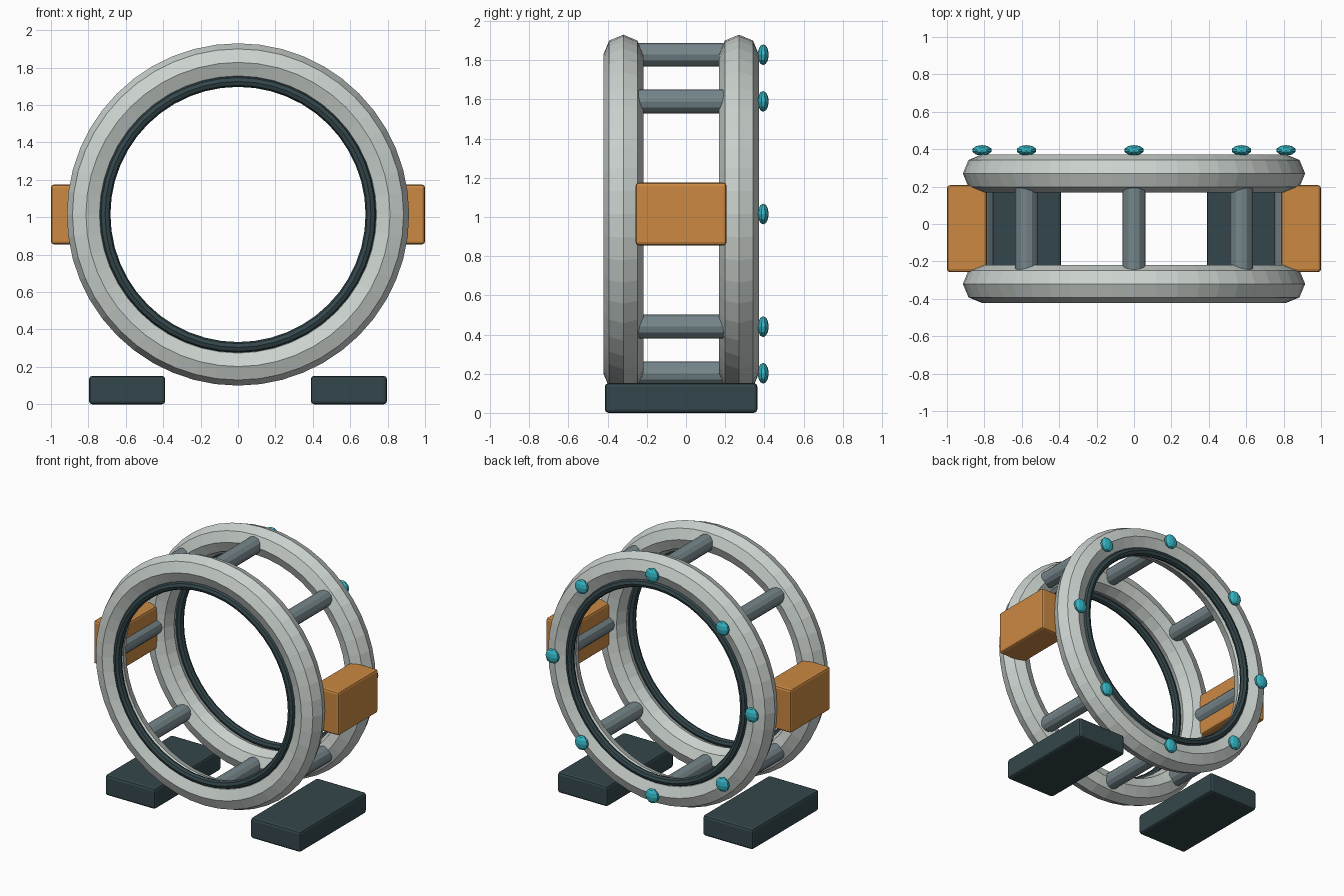
import bpy, bmesh, math
from mathutils import Matrix, Vector

if "Cube" in bpy.data.objects:
    bpy.data.objects.remove(bpy.data.objects["Cube"])

CY, CZ = -0.025, 1.015      # hoop centre
R, TUBE, HALF = 0.813, 0.102, 0.295


def material(name, rgb):
    m = bpy.data.materials.new(name)
    m.diffuse_color = (*rgb, 1)
    m.use_nodes = True
    m.node_tree.nodes["Principled BSDF"].inputs["Base Color"].default_value = m.diffuse_color
    return m


GREY = material("pale_grey", (0.60, 0.65, 0.62))
STEEL = material("steel_grey", (0.18, 0.235, 0.255))
DARK = material("dark_slate", (0.034, 0.062, 0.070))
ORANGE = material("orange", (0.60, 0.25, 0.055))
TEAL = material("teal", (0.035, 0.47, 0.56))


def finish(bm, name, mat, loc):
    bmesh.ops.recalc_face_normals(bm, faces=bm.faces)
    me = bpy.data.meshes.new(name)
    bm.to_mesh(me)
    bm.free()
    me.materials.append(mat)
    ob = bpy.data.objects.new(name, me)
    ob.location = loc
    bpy.context.collection.objects.link(ob)
    return ob


def hoop(name, mat, y, major, minor, sides, segs=48):
    """Faceted torus around the y axis."""
    bm = bmesh.new()
    loops = []
    for i in range(segs):
        a = math.tau * i / segs
        row = []
        for j in range(sides):
            b = math.tau * j / sides
            r = major + minor * math.cos(b)
            row.append(bm.verts.new((r * math.cos(a), minor * math.sin(b), r * math.sin(a))))
        loops.append(row)
    for i in range(segs):
        p, q = loops[i], loops[(i + 1) % segs]
        for j in range(sides):
            k = (j + 1) % sides
            bm.faces.new((p[j], p[k], q[k], q[j]))
    return finish(bm, name, mat, (0, y, CZ))


def block(name, mat, loc, size, bevel):
    bm = bmesh.new()
    bmesh.ops.create_cube(bm, size=1)
    bmesh.ops.scale(bm, vec=Vector(size), verts=bm.verts)
    ob = finish(bm, name, mat, loc)
    mod = ob.modifiers.new("soft_edges", "BEVEL")
    mod.width, mod.segments = bevel, 2
    return ob


# Two main hoops with thin liners set towards their outer faces
for side, label in ((-1, "front"), (1, "back")):
    hoop(label + "_hoop", GREY, CY + side * HALF, R, TUBE, 8)
    hoop(label + "_liner", DARK, CY + side * (HALF + 0.065), 0.711, 0.029, 8)

# Eight cross struts and eight lamps on the back hoop
for i in range(8):
    a = math.tau * i / 8
    x, z = R * math.cos(a), CZ + R * math.sin(a)
    bm = bmesh.new()
    bmesh.ops.create_cone(bm, cap_ends=True, segments=12, radius1=0.061, radius2=0.061,
                          depth=2 * HALF, matrix=Matrix.Rotation(math.pi / 2, 4, "X"))
    finish(bm, f"strut_{i + 1}", STEEL, (x, CY, z))
    bm = bmesh.new()
    bmesh.ops.create_uvsphere(bm, u_segments=10, v_segments=6, radius=0.053)
    bmesh.ops.scale(bm, vec=Vector((1, 0.53, 1)), verts=bm.verts)
    finish(bm, f"lamp_{i + 1}", TEAL, (x, 0.394, z))

# Side housings and feet
for s, label in ((-1, "left"), (1, "right")):
    block(label + "_housing", ORANGE, (s * 0.893, CY, CZ), (0.214, 0.465, 0.32), 0.016)
    block(label + "_foot", DARK, (s * 0.593, CY, 0.076), (0.408, 0.778, 0.152), 0.018)
